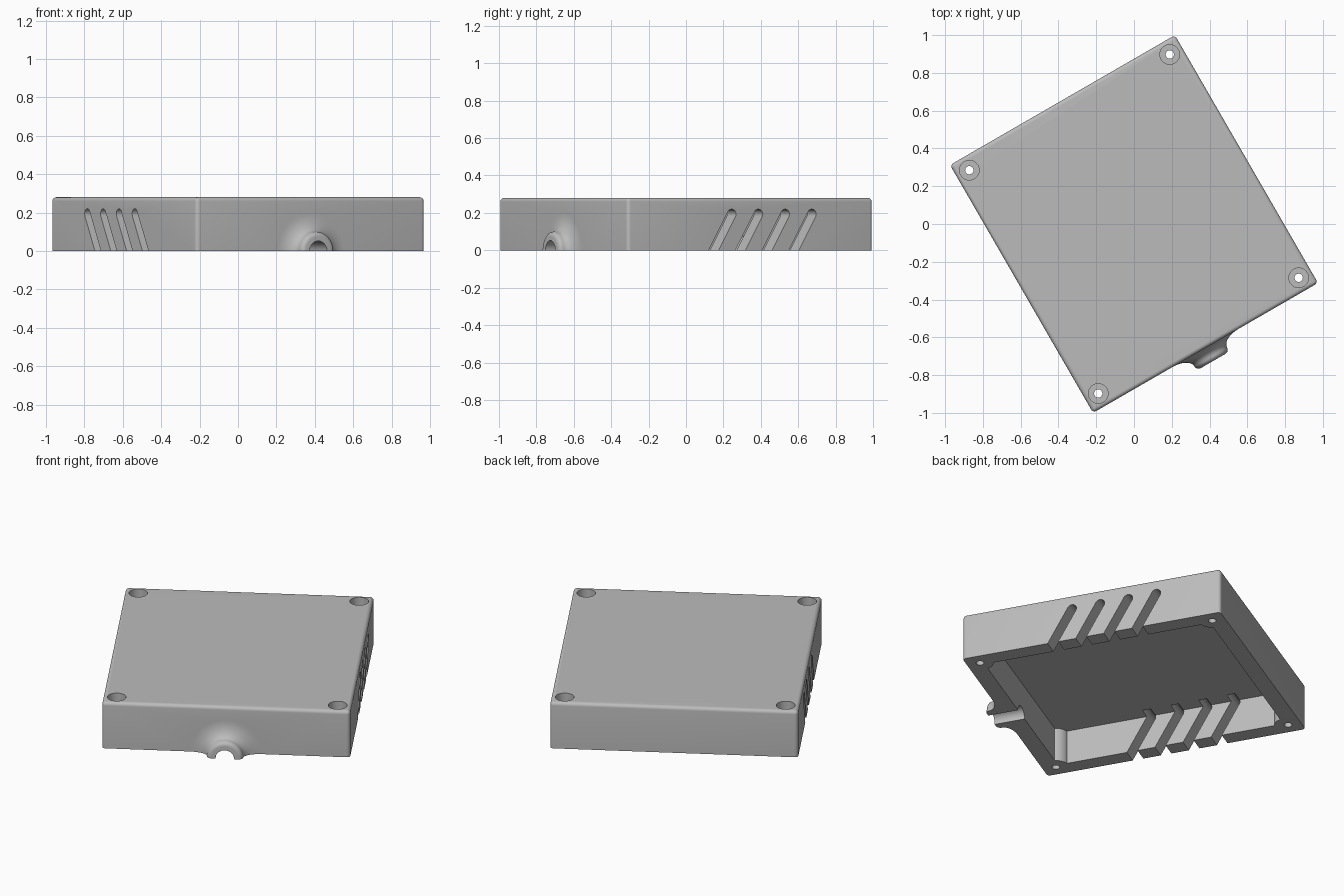
import bpy, bmesh, math
from mathutils import Matrix, Vector

if "Cube" in bpy.data.objects:
    bpy.data.objects.remove(bpy.data.objects["Cube"])

W, D, H = 1.375, 1.515, 0.28      # case size before turning
WALL, CEIL = 0.095, 0.205         # wall thickness, underside of the lid
TURN = math.radians(30)

grey = bpy.data.materials.new("grey plastic")
grey.diffuse_color = (0.5, 0.5, 0.5, 1)
grey.use_nodes = True
grey.node_tree.nodes["Principled BSDF"].inputs["Base Color"].default_value = grey.diffuse_color


def make(name, bm):
    bmesh.ops.recalc_face_normals(bm, faces=bm.faces)
    me = bpy.data.meshes.new(name)
    bm.to_mesh(me)
    bm.free()
    ob = bpy.data.objects.new(name, me)
    bpy.context.collection.objects.link(ob)
    return ob


def box(name, x0, x1, y0, y1, z0, z1):
    bm = bmesh.new()
    bmesh.ops.create_cube(bm, size=1)
    for v in bm.verts:
        v.co = Vector(((x0 + x1) / 2 + v.co.x * (x1 - x0),
                       (y0 + y1) / 2 + v.co.y * (y1 - y0),
                       (z0 + z1) / 2 + v.co.z * (z1 - z0)))
    return make(name, bm)


def post(name, x, y, r, z0, z1, n=40):
    bm = bmesh.new()
    bmesh.ops.create_cone(bm, cap_ends=True, segments=n, radius1=r, radius2=r, depth=z1 - z0,
                          matrix=Matrix.Translation((x, y, (z0 + z1) / 2)))
    return make(name, bm)


def prism(name, pts, x0, x1):
    """Extrude a (y, z) outline along x."""
    bm = bmesh.new()
    face = bm.faces.new([bm.verts.new((x0, y, z)) for y, z in pts])
    ext = bmesh.ops.extrude_face_region(bm, geom=[face])["geom"]
    bmesh.ops.translate(bm, vec=(x1 - x0, 0, 0),
                        verts=[v for v in ext if isinstance(v, bmesh.types.BMVert)])
    return make(name, bm)


def lathe(name, pts, n=64):
    """Revolve (radius, y) points around the y axis, with flat ends."""
    bm = bmesh.new()
    rings = [[bm.verts.new((r * math.cos(math.tau * (i + .5) / n), y,
                            r * math.sin(math.tau * (i + .5) / n))) for i in range(n)]
             for r, y in pts]
    for a, b in zip(rings, rings[1:]):
        for i in range(n):
            j = (i + 1) % n
            bm.faces.new((a[i], a[j], b[j], b[i]))
    bm.faces.new(rings[0])
    bm.faces.new(rings[-1])
    return make(name, bm)


def combine(ob, other, op):
    mod = ob.modifiers.new(op, 'BOOLEAN')
    mod.operation, mod.solver, mod.object = op, 'EXACT', other
    dg = bpy.context.evaluated_depsgraph_get()
    dg.update()
    me = bpy.data.meshes.new_from_object(ob.evaluated_get(dg))
    ob.modifiers.clear()
    ob.data = me
    bpy.data.objects.remove(other)


# Case block with rounded top and upright edges
case = box("case", -W / 2, W / 2, -D / 2, D / 2, 0, H)
bm = bmesh.new()
bm.from_mesh(case.data)
edges = [e for e in bm.edges if max(v.co.z for v in e.verts) > 0.1]
bmesh.ops.bevel(bm, geom=edges, offset=0.02, segments=5, profile=0.5, affect='EDGES')
bm.to_mesh(case.data)
bm.free()

# Flared cable outlet on the front wall, cut off at the floor
face_y = -D / 2
profile = [(0.2, face_y + 0.05), (0.2, face_y)]
for i in range(1, 11):            # concave flare
    a = math.radians(9 * i)
    profile.append((0.2 - 0.1 * math.sin(a), face_y - 0.055 * (1 - math.cos(a))))
for i in range(1, 7):             # rounded lip
    a = math.radians(15 * i)
    profile.append((0.075 + 0.025 * math.cos(a), face_y - 0.055 - 0.025 * math.sin(a)))
combine(case, lathe("cable_outlet", profile), 'UNION')
combine(case, box("floor_cut", -2, 2, -2, 2, -1, 0), 'DIFFERENCE')

# Hollow inside, leaving a round screw post in each corner
corners = [(sx * (W / 2 - 0.075), sy * (D / 2 - 0.075)) for sx in (-1, 1) for sy in (-1, 1)]
cavity = box("cavity", -W / 2 + WALL, W / 2 - WALL, -D / 2 + WALL, D / 2 - WALL, -0.1, CEIL)
for x, y in corners:
    combine(cavity, post("screw_post", x, y, 0.075, -0.2, 0.4), 'DIFFERENCE')
combine(case, cavity, 'DIFFERENCE')

# Screw holes with wide recesses for the heads
for x, y in corners:
    combine(case, post("screw_hole", x, y, 0.022, -0.1, 0.4, 24), 'DIFFERENCE')
    combine(case, post("head_recess", x, y, 0.052, H - 0.12, 0.4), 'DIFFERENCE')

# Cable channel through the front wall
combine(case, lathe("cable_channel", [(0.052, -1.0), (0.052, -0.6)], 40), 'DIFFERENCE')

# Four slanted vent slots through each long wall
R, LEAN = 0.027, math.radians(30)
for side in (-1, 1):
    for k in range(4):
        y, z = -0.115 + 0.165 * k, 0.193
        pts = [(y + R * math.cos(math.pi * i / 12 - LEAN),
                z + R * math.sin(math.pi * i / 12 - LEAN)) for i in range(13)]
        dy, dz = -0.3 * math.sin(LEAN), -0.3 * math.cos(LEAN)
        pts += [(pts[-1][0] + dy, pts[-1][1] + dz), (pts[0][0] + dy, pts[0][1] + dz)]
        combine(case, prism("vent_slot", pts, side * 0.52, side * 0.8), 'DIFFERENCE')

# Turn the finished case, colour and shade it
case.data.transform(Matrix.Rotation(TURN, 4, 'Z'))
case.data.materials.clear()
case.data.materials.append(grey)
for p in case.data.polygons:
    p.material_index = 0
bpy.context.view_layer.objects.active = case
case.select_set(True)
bpy.ops.object.shade_smooth_by_angle(angle=math.radians(30))
